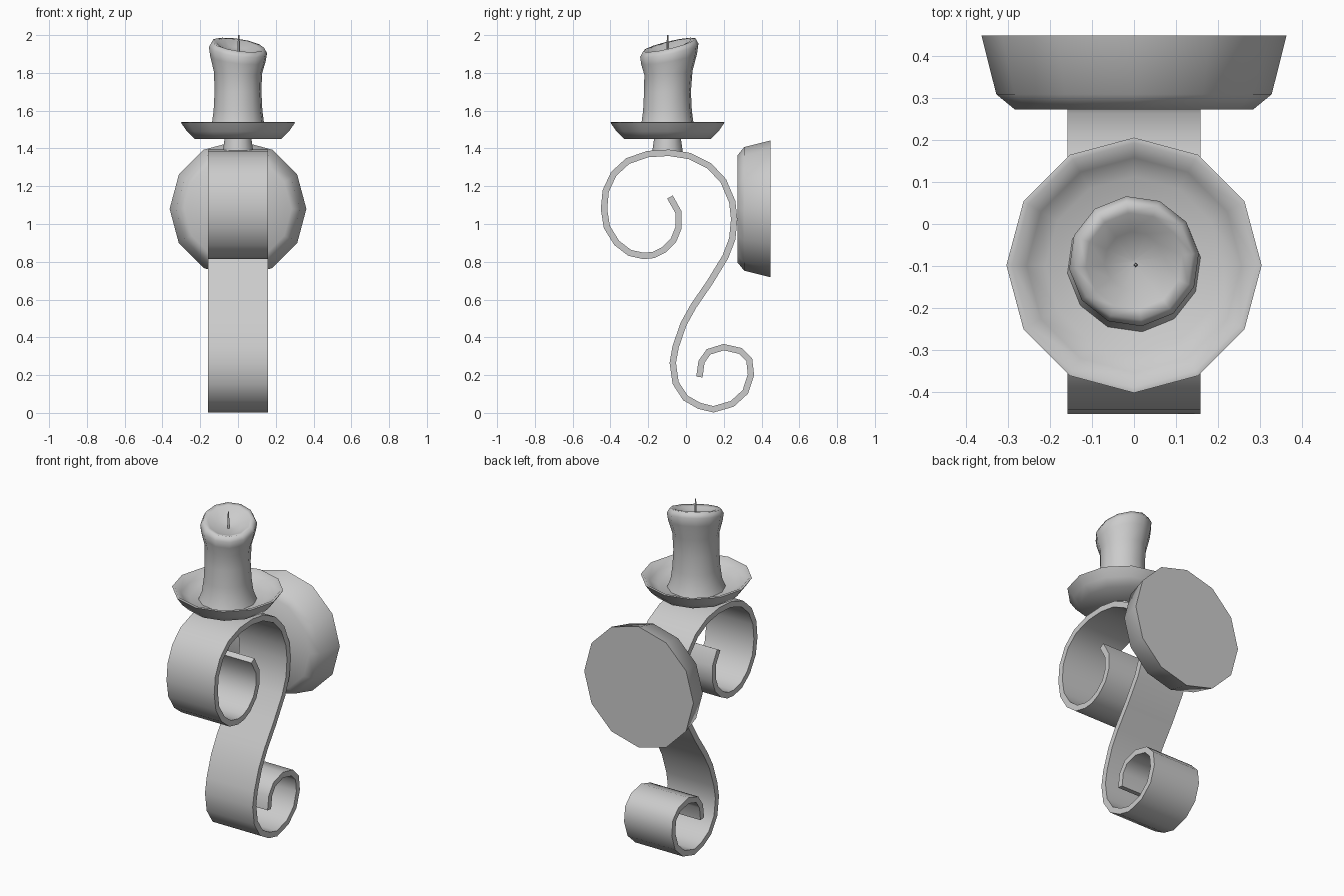
import bpy, math
from mathutils import Vector, Matrix

if "Cube" in bpy.data.objects:
    bpy.data.objects.remove(bpy.data.objects["Cube"])


def make(name, verts, faces, angle=60):
    me = bpy.data.meshes.new(name)
    me.from_pydata(verts, [], faces)
    ob = bpy.data.objects.new(name, me)
    bpy.context.collection.objects.link(ob)
    bpy.ops.object.select_all(action='DESELECT')
    ob.select_set(True)
    bpy.context.view_layer.objects.active = ob
    bpy.ops.object.mode_set(mode='EDIT')
    bpy.ops.mesh.select_all(action='SELECT')
    bpy.ops.mesh.normals_make_consistent(inside=False)
    bpy.ops.object.mode_set(mode='OBJECT')
    bpy.ops.object.shade_smooth_by_angle(angle=math.radians(angle))
    return ob


def lathe(name, profile, n, matrix, height=None, angle=60):
    """Rings of (radius, z, follow); follow blends in the height function. Ends are capped."""
    verts, faces = [], []
    for p in profile:
        r, z = p[:2]
        follow = p[2] if len(p) > 2 else 0
        for k in range(n):
            a = 2 * math.pi * k / n
            dz = height(a) * follow if height else 0
            verts.append(matrix @ Vector((r * math.cos(a), r * math.sin(a), z + dz)))
    for i in range(len(profile) - 1):
        for k in range(n):
            j = (k + 1) % n
            faces.append((i * n + k, i * n + j, (i + 1) * n + j, (i + 1) * n + k))
    faces.append(tuple(range(n)))
    last = (len(profile) - 1) * n
    faces.append(tuple(range(last, last + n)))
    return make(name, verts, faces, angle)


# Scrolled strap: centre line in (y, z), swept as a flat bar
path = [(-.085, 1.143), (-.04, 1.063), (-.04, .979), (-.066, .915), (-.119, .862), (-.172, .836),
        (-.224, .831), (-.298, .847), (-.367, .9), (-.419, .984), (-.434, 1.079), (-.425, 1.175),
        (-.383, 1.265), (-.309, 1.333), (-.203, 1.37), (-.09, 1.377), (.018, 1.36), (.124, 1.307),
        (.198, 1.228), (.245, 1.117), (.255, 1.026), (.245, .921), (.208, .825), (.124, .688),
        (.04, .566), (-.013, .471), (-.055, .349), (-.07, .265), (-.055, .159), (-.003, .079),
        (.071, .037), (.145, .019), (.245, .048), (.314, .111), (.344, .201), (.335, .28),
        (.288, .328), (.2, .348), (.119, .323), (.082, .27), (.071, .19)]
W, T = .158, .017
verts, faces = [], []
for i, p in enumerate(path):
    a, b = Vector(path[max(i - 1, 0)]), Vector(path[min(i + 1, len(path) - 1)])
    d = (b - a).normalized()
    nrm = Vector((-d.y, d.x)) * T
    for x, s in ((-W, -1), (W, -1), (W, 1), (-W, 1)):
        verts.append((x, p[0] + nrm.x * s, p[1] + nrm.y * s))
for i in range(len(path) - 1):
    for k in range(4):
        j = (k + 1) % 4
        faces.append((i * 4 + k, i * 4 + j, i * 4 + 4 + j, i * 4 + 4 + k))
n = len(verts)
faces += [(0, 1, 2, 3), (n - 4, n - 3, n - 2, n - 1)]
make("scroll_strap", verts, faces)

# Wall plate: lathed around the y axis
wall = Matrix.Translation((0, 0, 1.08)) @ Matrix.Rotation(-math.pi / 2, 4, 'X')
lathe("wall_plate", [(.283, .272), (.327, .308), (.362, .447)], 12, wall)

# Neck and drip dish
axis = Matrix.Translation((0, -.098, 0))
lathe("neck", [(.082, 1.375), (.07, 1.46)], 12, axis)
lathe("drip_dish", [(.228, 1.45), (.27, 1.49), (.303, 1.538), (.29, 1.54), (.255, 1.505),
                    (.21, 1.478), (.01, 1.472)], 12, axis)


# Candle with a melted, slanting rim
def slant(a):
    return .035 * math.sin(a) - .016 * math.cos(a)


candle = lathe("candle", [(.16, 1.474), (.14, 1.525), (.13, 1.6), (.125, 1.7), (.128, 1.8, .3),
                          (.148, 1.875, .8), (.155, 1.92, 1), (.14, 1.948, 1), (.115, 1.943, 1),
                          (.07, 1.915, .6), (.004, 1.902, 0)], 12,
               axis @ Matrix.Rotation(.12, 4, 'Z'), slant, 80)
for v in candle.data.vertices:
    if v.co.z > 1.7:
        v.co.y += .01 * min((v.co.z - 1.7) / .2, 1)

# Wick
lathe("wick", [(.006, 1.89), (.006, 1.96), (.003, 2.0)], 4, Matrix.Translation((.004, -.097, 0)))
